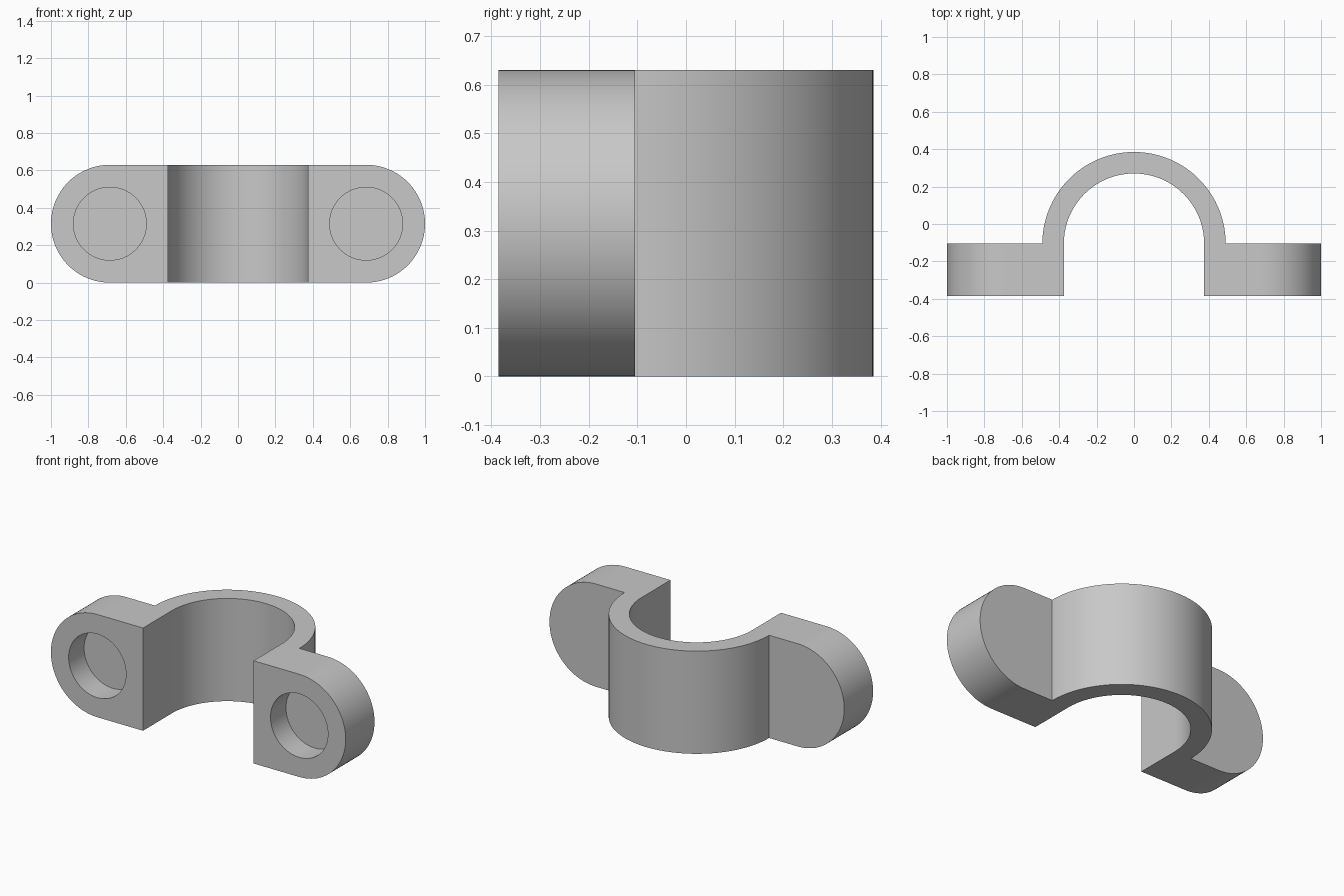
import bpy, bmesh
from math import pi, sin, cos, radians
from mathutils import Vector

cube = bpy.data.objects.get("Cube")
if cube:
    bpy.data.objects.remove(cube)

HEIGHT = 0.63
END_R = HEIGHT / 2          # rounded ends of the ears
FRONT, BACK = -0.385, -0.105
INNER_R, OUTER_R = 0.375, 0.49
HOLE_R, HOLE_DEPTH = 0.195, 0.15
HOLE_X = 1 - END_R

grey = bpy.data.materials.new("plain grey")
grey.use_nodes = True
colour = (0.58, 0.58, 0.58, 1)
grey.diffuse_color = colour
grey.node_tree.nodes["Principled BSDF"].inputs["Base Color"].default_value = colour


def arc(cx, cy, r, start, end, steps):
    angles = [start + (end - start) * i / steps for i in range(steps + 1)]
    return [(cx + r * cos(a), cy + r * sin(a)) for a in angles]


def extrude(name, outline, place, depth):
    """Extrude a flat outline, mapped to 3D by place, along a vector."""
    bm = bmesh.new()
    face = bm.faces.new([bm.verts.new(place(u, v)) for u, v in outline])
    result = bmesh.ops.extrude_face_region(bm, geom=[face])
    moved = [g for g in result["geom"] if isinstance(g, bmesh.types.BMVert)]
    bmesh.ops.translate(bm, verts=moved, vec=Vector(depth))
    bmesh.ops.recalc_face_normals(bm, faces=bm.faces)
    mesh = bpy.data.meshes.new(name)
    bm.to_mesh(mesh)
    bm.free()
    mesh.materials.append(grey)
    obj = bpy.data.objects.new(name, mesh)
    bpy.context.collection.objects.link(obj)
    return obj


def cut(target, cutter, operation):
    cutter.hide_render = True
    mod = target.modifiers.new(cutter.name, "BOOLEAN")
    mod.object, mod.operation, mod.solver = cutter, operation, "EXACT"
    bpy.context.view_layer.objects.active = target
    bpy.ops.object.modifier_apply(modifier=mod.name)
    bpy.data.objects.remove(cutter)


# Saddle clamp: arch with an ear on each side
profile = [(1, FRONT), (1, BACK)]
profile += arc(0, BACK, OUTER_R, 0, pi, 72)
profile += [(-1, BACK), (-1, FRONT), (-INNER_R, FRONT)]
profile += arc(0, BACK, INNER_R, pi, 0, 72)
profile += [(INNER_R, FRONT)]
clamp = extrude("saddle_clamp", profile, lambda u, v: (u, v, 0), (0, 0, HEIGHT))

# Round the outer ends of the ears
stadium = arc(HOLE_X, END_R, END_R, -pi / 2, pi / 2, 48)
stadium += arc(-HOLE_X, END_R, END_R, pi / 2, 3 * pi / 2, 48)
cut(clamp, extrude("end_rounder", stadium, lambda u, v: (u, -1, v), (0, 2, 0)), "INTERSECT")

# Blind round recess in the front of each ear
for side in (-1, 1):
    circle = arc(side * HOLE_X, END_R, HOLE_R, 0, 2 * pi, 64)[:-1]
    cutter = extrude("recess_cutter", circle, lambda u, v: (u, FRONT - 0.1, v),
                     (0, HOLE_DEPTH + 0.1, 0))
    cut(clamp, cutter, "DIFFERENCE")

bpy.ops.object.select_all(action="DESELECT")
clamp.select_set(True)
bpy.context.view_layer.objects.active = clamp
bpy.ops.object.shade_smooth_by_angle(angle=radians(30))
